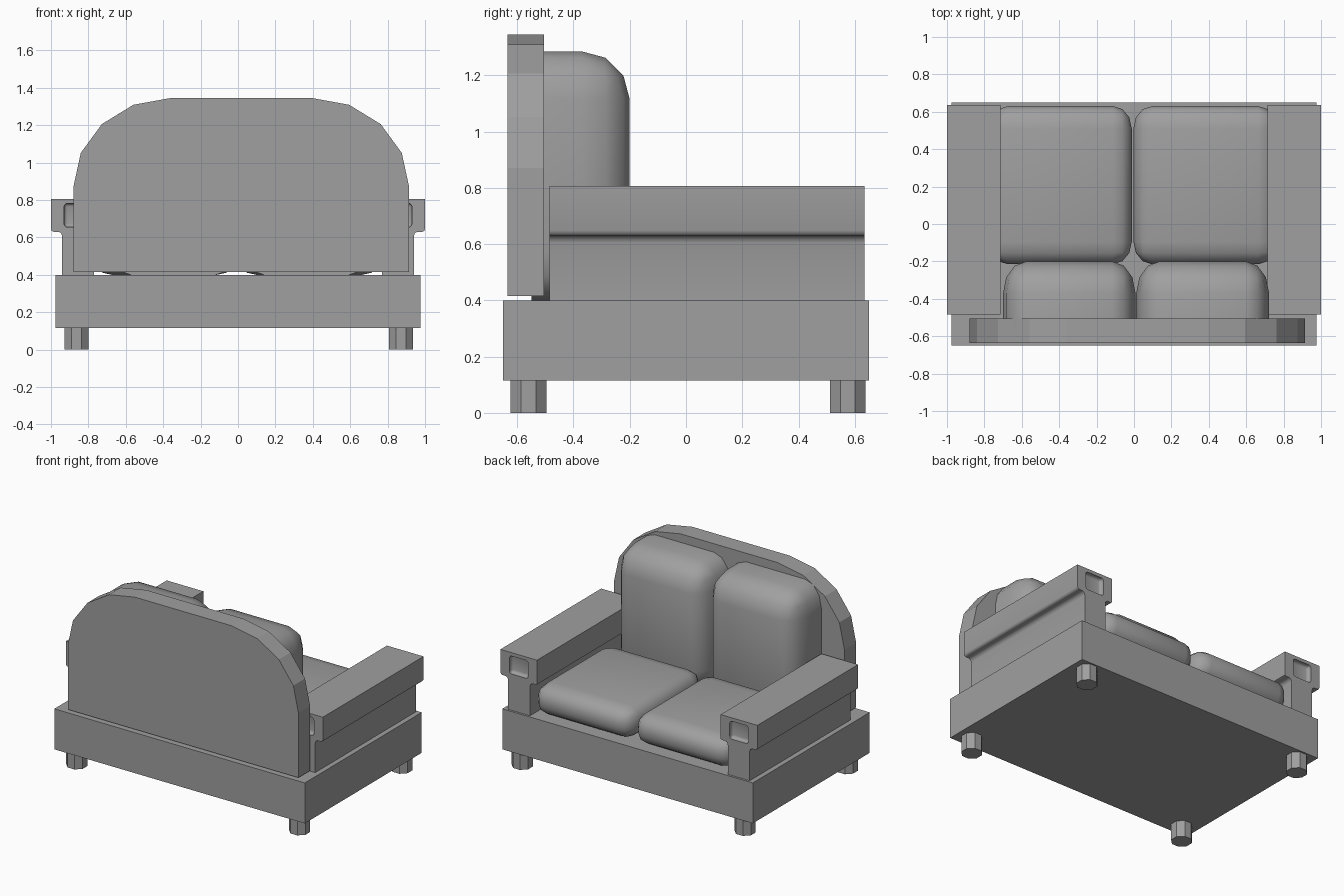
import bpy, bmesh, math
from mathutils import Vector

cube = bpy.data.objects.get("Cube")
if cube:
    bpy.data.objects.remove(cube)

grey = bpy.data.materials.new("plain_grey")
grey.use_nodes = True
grey.diffuse_color = (0.35, 0.35, 0.35, 1)
grey.node_tree.nodes["Principled BSDF"].inputs["Base Color"].default_value = grey.diffuse_color


def finish(name, bm, smooth=None):
    """Turn a bmesh into a named grey object."""
    bmesh.ops.recalc_face_normals(bm, faces=bm.faces)
    mesh = bpy.data.meshes.new(name)
    bm.to_mesh(mesh)
    bm.free()
    mesh.materials.append(grey)
    obj = bpy.data.objects.new(name, mesh)
    bpy.context.collection.objects.link(obj)
    if smooth:
        bpy.ops.object.select_all(action='DESELECT')
        obj.select_set(True)
        bpy.context.view_layer.objects.active = obj
        bpy.ops.object.shade_smooth_by_angle(angle=math.radians(smooth))
    return obj


def box(lo, hi, radius=None, segments=3):
    """Box between two corners; radius gives the edge rounding on each axis."""
    lo, hi = Vector(lo), Vector(hi)
    r = Vector(radius or (1, 1, 1))
    bm = bmesh.new()
    bmesh.ops.create_cube(bm, size=1)
    size, mid = hi - lo, (lo + hi) / 2
    for v in bm.verts:
        v.co = Vector(v.co[i] * size[i] / r[i] for i in range(3))
    if radius:
        bmesh.ops.bevel(bm, geom=bm.edges[:], offset=1, segments=segments,
                        profile=0.5, affect='EDGES')
    for v in bm.verts:
        v.co = Vector(v.co[i] * r[i] + mid[i] for i in range(3))
    return bm


def extrude_profile(points, y0, y1):
    """Prism of an (x, z) outline between two depths."""
    bm = bmesh.new()
    face = bm.faces.new([bm.verts.new((x, y0, z)) for x, z in points])
    new = bmesh.ops.extrude_face_region(bm, geom=[face])["geom"]
    moved = [v for v in new if isinstance(v, bmesh.types.BMVert)]
    bmesh.ops.translate(bm, verts=moved, vec=(0, y1 - y0, 0))
    return bm


# Base and legs
finish("base", box((-0.975, -0.65, 0.115), (0.975, 0.65, 0.4)))
for xname, x in (("left", 0.872), ("right", -0.863)):
    for yname, y in (("front", -0.56), ("back", 0.575)):
        bm = bmesh.new()
        ring = [bm.verts.new((x + 0.069 * math.cos(a), y + 0.069 * math.sin(a), 0))
                for a in (math.pi * (i + 0.5) / 4 for i in range(8))]
        face = bm.faces.new(ring)
        new = bmesh.ops.extrude_face_region(bm, geom=[face])["geom"]
        top = [v for v in new if isinstance(v, bmesh.types.BMVert)]
        bmesh.ops.translate(bm, verts=top, vec=(0, 0, 0.12))
        finish(f"{yname}_{xname}_leg", bm)

# Arched backrest board: quarter ellipses at both top corners
outline = [(0.915, 0.415)]
steps = [math.pi / 8 * i for i in range(5)]
outline += [(0.395 + 0.52 * math.cos(a), 0.87 + 0.475 * math.sin(a)) for a in steps]
outline += [(-0.36 - 0.52 * math.cos(a), 0.87 + 0.475 * math.sin(a)) for a in reversed(steps)]
outline += [(-0.88, 0.415)]
finish("backrest_board", extrude_profile(outline, -0.635, -0.505))

# Armrests: T-shaped profile with a rounded recess in each end
half = [(0.085, 0.4), (0.085, 0.605), (0.09, 0.622), (0.105, 0.63),
        (0.13, 0.63), (0.141, 0.635), (0.145, 0.648), (0.145, 0.806)]
for name, side in (("left", 1), ("right", -1)):
    profile = [(side * (0.855 + x), z) for x, z in half]
    profile += [(side * max(0.855 - x, 0.715), z) for x, z in reversed(half)]
    arm = finish(name + "_armrest", extrude_profile(profile, -0.485, 0.635))
    for y0, y1 in ((-0.6, -0.455), (0.605, 0.75)):
        xs = sorted((side * 0.785, side * 0.93))
        cutter = finish("recess_cutter", box((xs[0], y0, 0.655), (xs[1], y1, 0.782),
                                             (0.018, 0.018, 0.018)))
        cutter.hide_render = True
        mod = arm.modifiers.new("recess", 'BOOLEAN')
        mod.operation, mod.object, mod.solver = 'DIFFERENCE', cutter, 'EXACT'
        bpy.context.view_layer.objects.active = arm
        bpy.ops.object.modifier_apply(modifier=mod.name)
        bpy.data.objects.remove(cutter)
    bpy.ops.object.select_all(action='DESELECT')
    arm.select_set(True)
    bpy.context.view_layer.objects.active = arm
    bpy.ops.object.shade_smooth_by_angle(angle=math.radians(50))

# Seat and back cushions
for name, seat_x, back_x in (("left", (-0.003, 0.765), (0.012, 0.722)),
                             ("right", (-0.775, -0.012), (-0.7, 0.008))):
    finish(name + "_seat_cushion",
           box((seat_x[0], -0.215, 0.4), (seat_x[1], 0.63, 0.615),
               (0.1, 0.12, 0.085)), 40)
    bm = box((back_x[0], -0.9, 0.4), (back_x[1], -0.2, 1.285), (0.125, 0.17, 0.17))
    cut = bmesh.ops.bisect_plane(bm, geom=bm.verts[:] + bm.edges[:] + bm.faces[:],
                                 plane_co=(0, -0.55, 0), plane_no=(0, -1, 0),
                                 clear_outer=True)["geom_cut"]
    bmesh.ops.edgeloop_fill(bm, edges=[e for e in cut if isinstance(e, bmesh.types.BMEdge)])
    finish(name + "_back_cushion", bm, 40)
